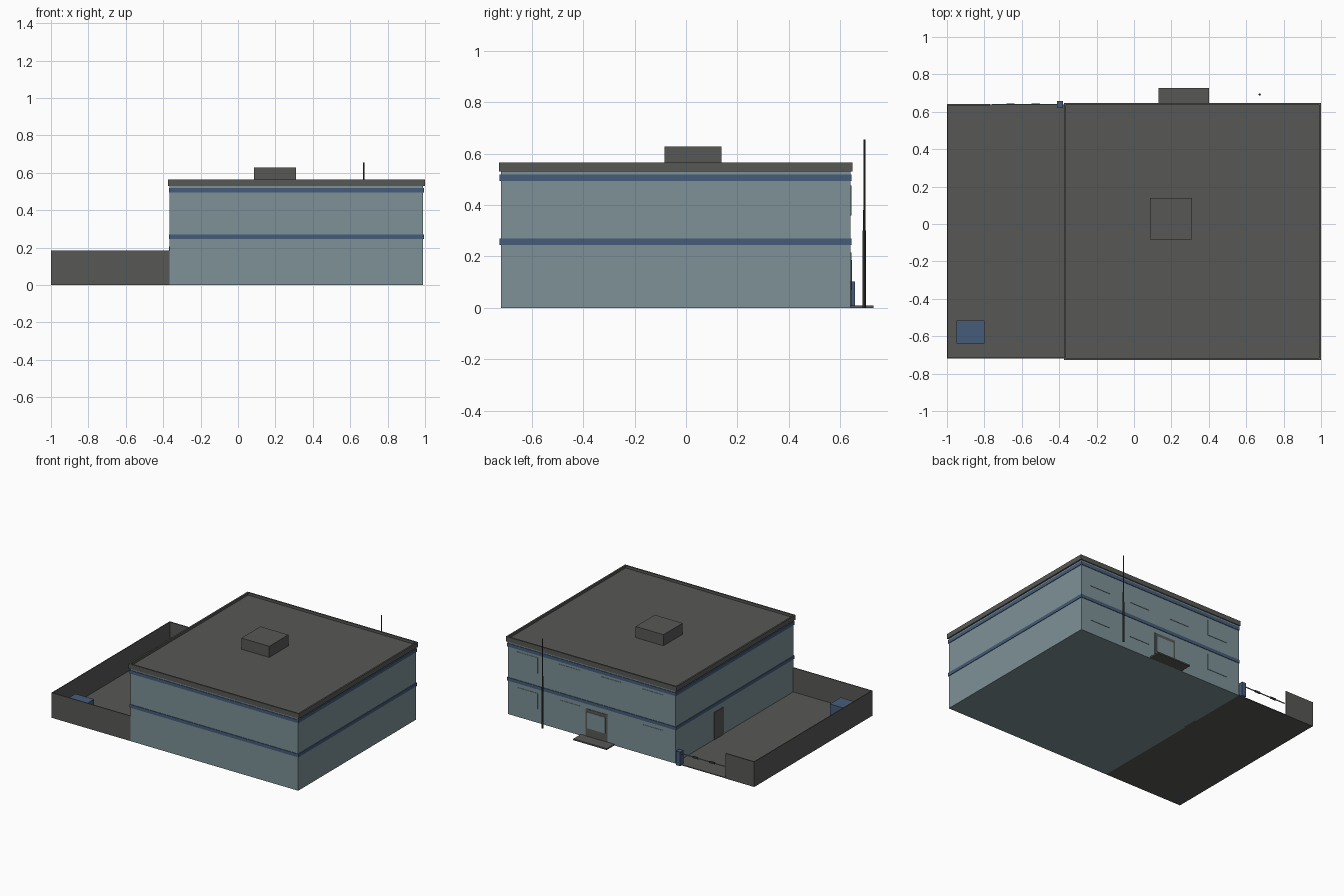
import bpy, bmesh

cube = bpy.data.objects.get("Cube")
if cube:
    bpy.data.objects.remove(cube, do_unlink=True)


def material(name, rgb):
    m = bpy.data.materials.new(name)
    m.use_nodes = True
    m.diffuse_color = (*rgb, 1)
    m.node_tree.nodes["Principled BSDF"].inputs["Base Color"].default_value = (*rgb, 1)
    return m


WALL = material("pale blue wall", (0.205, 0.283, 0.305))
GREY = material("concrete grey", (0.096, 0.099, 0.092))
BLUE = material("trim blue", (0.061, 0.107, 0.195))
DARK = material("dark metal", (0.045, 0.045, 0.042))


def finish(name, bm, mat):
    bmesh.ops.recalc_face_normals(bm, faces=bm.faces)
    mesh = bpy.data.meshes.new(name)
    bm.to_mesh(mesh)
    bm.free()
    mesh.materials.append(mat)
    ob = bpy.data.objects.new(name, mesh)
    bpy.context.collection.objects.link(ob)
    return ob


def box_mesh(x, y, z):
    bm = bmesh.new()
    bmesh.ops.create_cube(bm, size=1)
    for v in bm.verts:
        v.co = [lo + (c + 0.5) * (hi - lo) for c, (lo, hi) in zip(v.co, (x, y, z))]
    return bm


def box(name, mat, x, y, z):
    return finish(name, box_mesh(x, y, z), mat)


# Building body
X0, X1, Y0, Y1 = -0.365, 0.99, -0.72, 0.64
box("building_walls", WALL, (X0, X1), (Y0, Y1), (0, 0.54))

# Trim bands running round the building
for name, z in (("lower_band", 0.245), ("upper_band", 0.494)):
    box(name, BLUE, (X0 - 0.004, X1 + 0.004), (Y0 - 0.004, Y1 + 0.004), (z, z + 0.024))

# Roof slab with sunken deck behind a parapet
bm = box_mesh((X0 - 0.01, X1 + 0.01), (Y0 - 0.007, Y1 + 0.007), (0.53, 0.565))
bm.normal_update()
top = max(bm.faces, key=lambda f: f.calc_center_median().z)
bmesh.ops.inset_region(bm, faces=[top], thickness=0.016)
sunk = bmesh.ops.extrude_face_region(bm, geom=[top])["geom"]
bmesh.ops.translate(bm, verts=[g for g in sunk if isinstance(g, bmesh.types.BMVert)],
                    vec=(0, 0, -0.018))
if top.is_valid:
    bmesh.ops.delete(bm, geom=[top], context="FACES_ONLY")
finish("roof", bm, GREY)
box("roof_hatch", GREY, (0.085, 0.31), (-0.083, 0.138), (0.54, 0.628))

# Back windows: two floors, the doorway replaces one on the ground floor
for floor, z in (("lower", 0.1), ("upper", 0.36)):
    for i, x in enumerate((0.83, 0.49, 0.15, -0.18)):
        if floor == "upper" or i != 2:
            box(f"{floor}_window_{i + 1}", WALL, (x - 0.083, x + 0.083),
                (Y1 - 0.01, Y1 + 0.003), (z, z + 0.115))

# Entrance with glass and step
box("entrance_door", GREY, (0.185, 0.36), (Y1 - 0.01, Y1 + 0.003), (0, 0.21))
box("entrance_glass", WALL, (0.2, 0.345), (Y1 - 0.005, Y1 + 0.006), (0.07, 0.187))
box("entrance_step", GREY, (0.13, 0.4), (Y1, 0.728), (0, 0.01))

# Side door to the yard
box("yard_door", GREY, (X0 - 0.004, X0 + 0.01), (0.09, 0.2), (0, 0.205))

# Yard floor and its enclosing walls
T = 0.006
box("yard_floor", GREY, (-1, X0), (Y0, Y1), (0, 0.006))
box("yard_side_wall", GREY, (-1, -1 + T), (Y0, Y1 + 0.002), (0, 0.183))
box("yard_front_wall", GREY, (-1, X0), (Y0, Y0 + T), (0, 0.183))
box("yard_back_wall", GREY, (-1, -0.77), (Y1 - T, Y1 + 0.002), (0, 0.183))
box("yard_container", BLUE, (-0.95, -0.8), (-0.64, -0.515), (0, 0.11))

# Gate barrier: post, arm and darker sleeves
box("barrier_post", BLUE, (-0.413, -0.38), (0.62, 0.657), (0, 0.103))
box("barrier_arm", WALL, (-0.76, -0.4), (0.637, 0.642), (0.083, 0.089))
for i, x in enumerate((-0.66, -0.525)):
    box(f"barrier_sleeve_{i + 1}", DARK, (x - 0.022, x + 0.022), (0.635, 0.644), (0.08, 0.092))

# Telescoping pole behind the building
for i, (r, z0, z1) in enumerate(((0.006, 0, 0.3), (0.005, 0.3, 0.38), (0.004, 0.38, 0.655))):
    bm = bmesh.new()
    bmesh.ops.create_cone(bm, cap_ends=True, segments=8, radius1=r, radius2=r, depth=z1 - z0)
    bmesh.ops.translate(bm, verts=bm.verts, vec=(0.672, 0.693, (z0 + z1) / 2))
    finish(f"pole_section_{i + 1}", bm, DARK)
